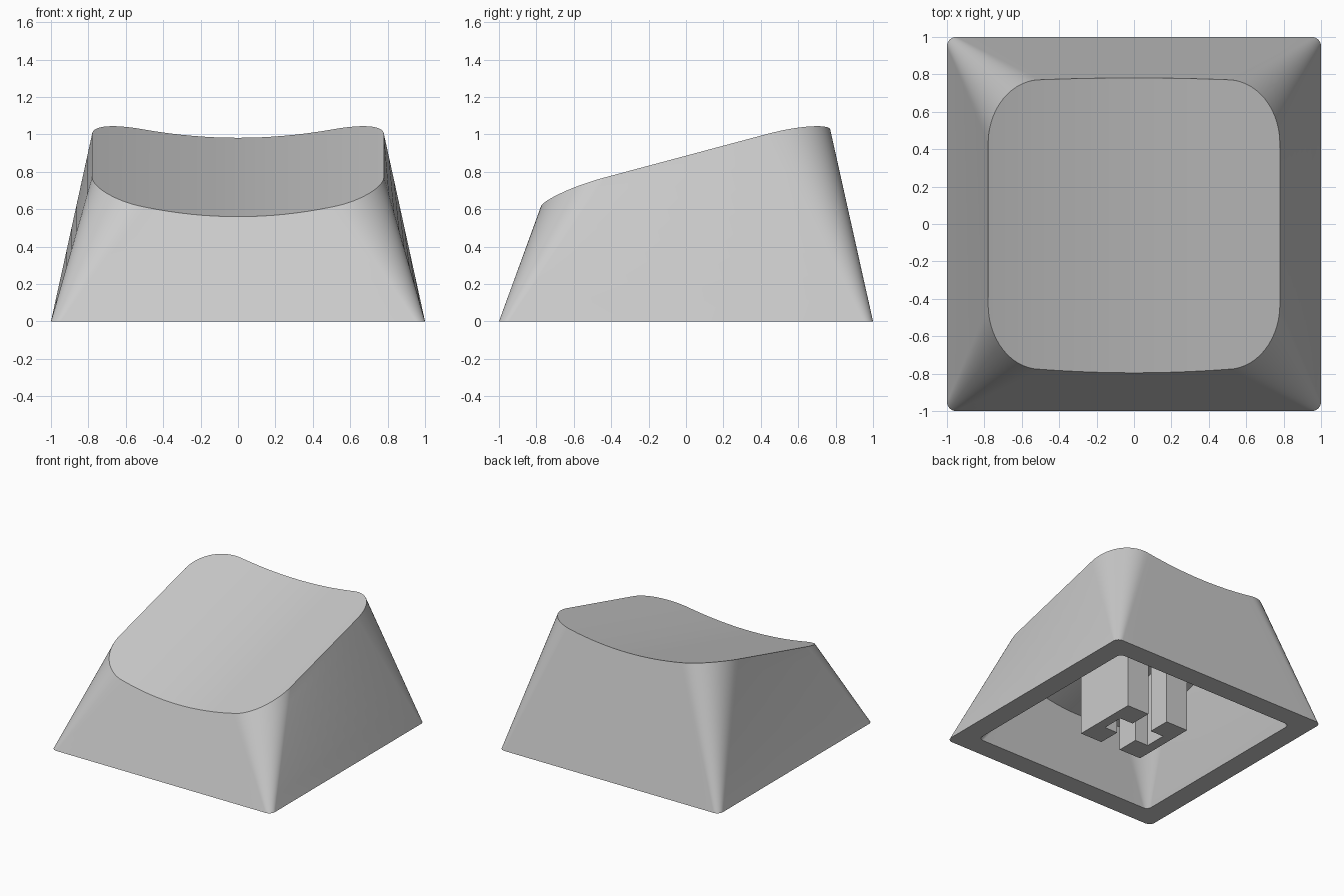
import bpy, bmesh
from math import cos, sin, pi

cube = bpy.data.objects.get("Cube")
if cube:
    bpy.data.objects.remove(cube, do_unlink=True)

ARC, FLAT, LEVELS = 14, 16, 8

grey = bpy.data.materials.new("plain grey")
grey.use_nodes = True
colour = (0.6, 0.6, 0.6, 1)
grey.diffuse_color = colour
grey.node_tree.nodes["Principled BSDF"].inputs["Base Color"].default_value = colour


def finish(name, bm):
    bmesh.ops.recalc_face_normals(bm, faces=bm.faces)
    mesh = bpy.data.meshes.new(name)
    bm.to_mesh(mesh)
    bm.free()
    mesh.materials.append(grey)
    obj = bpy.data.objects.new(name, mesh)
    bpy.context.collection.objects.link(obj)
    bpy.ops.object.select_all(action="DESELECT")
    obj.select_set(True)
    bpy.context.view_layer.objects.active = obj
    return obj


def dish(x, y):
    """Height of the sloping, scooped top."""
    return 0.773 + 0.2675 * y + 0.186 * x * x


def edge_y(x, side):
    """Where the flat front (-1) or back (1) wall meets the scooped top."""
    lean = 0.365 if side < 0 else 0.223
    return side * (1 - lean * dish(x, 0)) / (1 + side * lean * 0.2675)


def half_outline(side):
    """Matching bottom and top points along one end, from +x to -x."""
    corner = []
    for i in range(ARC + 1):
        a = pi / 2 * i / ARC
        x = 0.5 + 0.28 * cos(a)
        y = side * (0.43 + (abs(edge_y(0.5, side)) - 0.43) * sin(a))
        corner.append(((0.95 + 0.05 * cos(a), side * (0.95 + 0.05 * sin(a)), 0),
                       (x, y, dish(x, y))))
    middle = []
    for i in range(1, FLAT):
        x = 0.5 - i / FLAT
        y = edge_y(x, side)
        middle.append(((1.9 * x, side, 0), (x, y, dish(x, y))))
    mirrored = [tuple((-p[0], p[1], p[2]) for p in pair) for pair in reversed(corner)]
    return corner + middle + mirrored


front, back = half_outline(-1), half_outline(1)
loop = front + back[::-1]
count, half = len(loop), len(front)


def add_ring(bm, t, flat_scale, height_scale):
    ring = []
    for low, high in loop:
        p = [a + (b - a) * t for a, b in zip(low, high)]
        ring.append(bm.verts.new((p[0] * flat_scale, p[1] * flat_scale, p[2] * height_scale)))
    return ring


def cap(bm, ring):
    """Close a ring with straight strips running front to back."""
    for i in range(half - 1):
        bm.faces.new((ring[i], ring[i + 1], ring[count - 2 - i], ring[count - 1 - i]))


# Hollow shell: outer walls down to the rim, then inner walls up to the ceiling
bm = bmesh.new()
steps = [i / LEVELS for i in range(LEVELS + 1)]
rings = [add_ring(bm, t, 1, 1) for t in reversed(steps)]
rings += [add_ring(bm, t, 0.83, 0.79) for t in steps]
for a, b in zip(rings, rings[1:]):
    for i in range(count):
        j = (i + 1) % count
        bm.faces.new((a[i], a[j], b[j], b[i]))
cap(bm, rings[0])
cap(bm, rings[-1])
finish("cap_shell", bm)
bpy.ops.object.shade_smooth_by_angle(angle=pi / 6)

# Two notched stem halves, left and right, with a cross-shaped slot between them
profile = [(0.09, -0.275), (0.09, -0.09), (0.21, -0.09), (0.21, 0.09),
           (0.09, 0.09), (0.09, 0.275), (0.29, 0.275), (0.29, -0.275)]
for name, side in (("stem_left", 1), ("stem_right", -1)):
    bm = bmesh.new()
    base = bm.faces.new([bm.verts.new((side * x, y, 0)) for x, y in profile])
    top = bmesh.ops.extrude_face_region(bm, geom=[base], use_keep_orig=True)
    verts = [v for v in top["geom"] if isinstance(v, bmesh.types.BMVert)]
    bmesh.ops.translate(bm, verts=verts, vec=(0, 0, 0.69))
    finish(name, bm)
